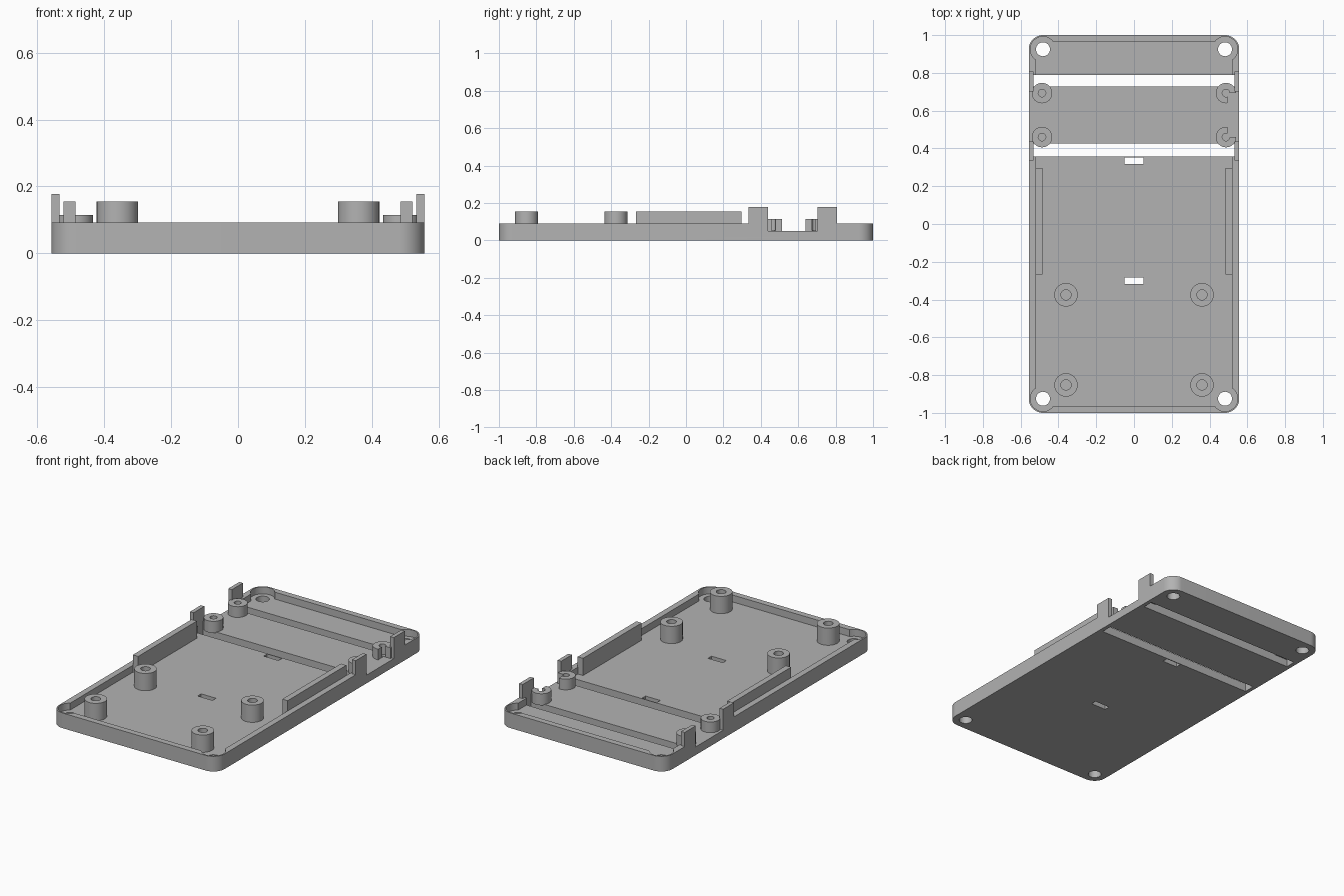
import bpy, bmesh
from math import cos, sin, pi, radians

scene_cube = bpy.data.objects.get("Cube")
if scene_cube:
    bpy.data.objects.remove(scene_cube, do_unlink=True)

grey = bpy.data.materials.new("plain grey plastic")
grey.use_nodes = True
colour = (0.45, 0.45, 0.45, 1)
grey.diffuse_color = colour
grey.node_tree.nodes["Principled BSDF"].inputs["Base Color"].default_value = colour

FLOOR, RIM, HX = 0.05, 0.092, 0.557


def prism(name, outline, z0, z1):
    """Extrude a closed outline from z0 to z1."""
    bm = bmesh.new()
    face = bm.faces.new([bm.verts.new((x, y, z0)) for x, y in outline])
    top = bmesh.ops.extrude_face_region(bm, geom=[face])["geom"]
    verts = [v for v in top if isinstance(v, bmesh.types.BMVert)]
    bmesh.ops.translate(bm, verts=verts, vec=(0, 0, z1 - z0))
    bmesh.ops.recalc_face_normals(bm, faces=bm.faces)
    mesh = bpy.data.meshes.new(name)
    bm.to_mesh(mesh)
    bm.free()
    mesh.materials.append(grey)
    obj = bpy.data.objects.new(name, mesh)
    bpy.context.collection.objects.link(obj)
    return obj


def box(name, x0, x1, y0, y1, z0, z1):
    return prism(name, [(x0, y0), (x1, y0), (x1, y1), (x0, y1)], z0, z1)


def arc(cx, cy, r, start, sweep, n):
    return [(cx + r * cos(start + sweep * i / n), cy + r * sin(start + sweep * i / n))
            for i in range(n + 1)]


def cylinder(name, x, y, r, z0, z1):
    return prism(name, arc(x, y, r, 0, 2 * pi, 40)[:-1], z0, z1)


def boolean(target, tools, operation="DIFFERENCE"):
    """Apply each tool to the target, then discard the tool."""
    bpy.context.view_layer.objects.active = target
    for tool in tools:
        mod = target.modifiers.new("shape", "BOOLEAN")
        mod.operation, mod.solver, mod.object = operation, "EXACT", tool
        bpy.ops.object.modifier_apply(modifier=mod.name)
        bpy.data.objects.remove(tool, do_unlink=True)


def smooth(obj):
    bpy.ops.object.select_all(action="DESELECT")
    obj.select_set(True)
    bpy.context.view_layer.objects.active = obj
    bpy.ops.object.shade_smooth_by_angle(angle=radians(30))


def standoff(name, x, y, radius, bore, top):
    post = cylinder(name, x, y, radius, FLOOR - 0.005, top)
    boolean(post, [cylinder("bore_cutter", x, y, bore, FLOOR + 0.002, top + 0.1)])
    return post


# Tray with rounded corners
R = 0.075
outline = []
for i, (sx, sy) in enumerate([(1, 1), (-1, 1), (-1, -1), (1, -1)]):
    outline += arc(sx * (HX - R), sy * (1 - R), R, i * pi / 2, pi / 2, 12)
tray = prism("tray", outline, 0, RIM)

# Raised side tabs
boolean(tray, [box("tab", min(s * 0.533, s * HX), max(s * 0.533, s * HX), y0, y1, 0.02, 0.178)
               for s in (-1, 1) for y0, y1 in ((0.335, 0.438), (0.702, 0.808))], "UNION")

# Interior pocket, corner clearances and screw holes
cuts = [box("pocket", -0.52, 0.52, -0.963, 0.963, FLOOR, 0.3)]
for sx in (-1, 1):
    for sy in (-1, 1):
        x, y = sx * (HX - R), sy * (1 - R)
        cuts.append(cylinder("corner_clearance", x, y, 0.067, FLOOR, 0.3))
        cuts.append(cylinder("screw_hole", x, y, 0.037, -0.1, 0.3))

# Wide slots, side notches and small strap slots
cuts += [box("wide_slot", -0.533, 0.533, y0, y1, -0.1, 0.3)
         for y0, y1 in ((0.357, 0.425), (0.727, 0.79))]
cuts.append(box("side_notch", -0.7, 0.7, 0.438, 0.702, FLOOR, 0.3))
cuts += [box("strap_slot", -0.05, 0.05, y - 0.017, y + 0.017, -0.1, 0.3)
         for y in (0.335, -0.3)]
boolean(tray, cuts)
smooth(tray)

for side, s in (("left", 1), ("right", -1)):
    # Long side ribs
    box(side + "_rib", min(s * 0.485, s * 0.521), max(s * 0.485, s * 0.521),
        -0.267, 0.297, FLOOR - 0.005, 0.155)
    # Tall mounting posts
    for place, y in (("front", -0.852), ("middle", -0.375)):
        smooth(standoff(f"{side}_{place}_post", s * 0.36, y, 0.062, 0.027, 0.155))
    # Short standoffs; the left pair has its outer inward quarter cut away
    for place, y, inward in (("front", 0.46, 1), ("back", 0.693, -1)):
        post = standoff(f"{side}_{place}_standoff", s * 0.487, y, 0.054, 0.02, 0.115)
        if s > 0:
            y2 = y + inward * 0.1
            boolean(post, [box("quarter_cutter", 0.495, 0.7, min(y, y2), max(y, y2), FLOOR, 0.3)])
        smooth(post)
